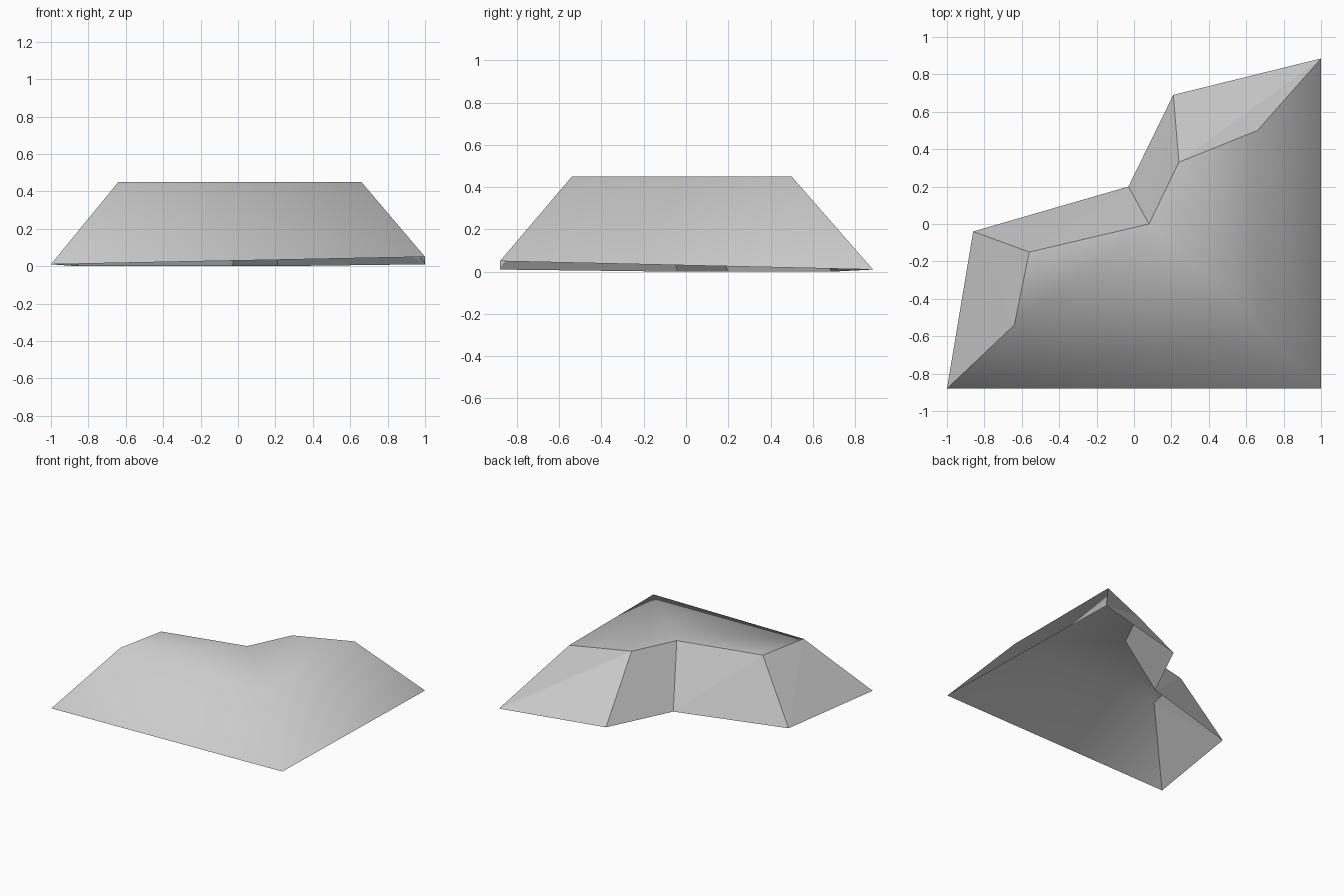
import bpy
import bmesh

cube = bpy.data.objects.get("Cube")
if cube:
    bpy.data.objects.remove(cube, do_unlink=True)

TOP = 0.45

# Single stone colour
stone = bpy.data.materials.new("stone_grey")
stone.use_nodes = True
colour = (0.6, 0.6, 0.6, 1)
stone.diffuse_color = colour
stone.node_tree.nodes["Principled BSDF"].inputs["Base Color"].default_value = colour

bm = bmesh.new()


def vert(x, y, z):
    return bm.verts.new((x, y, z))


# Foot outline along the broken back, from the left end to the right end
foot = [vert(*p) for p in ((-1, -0.88, 0.01), (-0.86, -0.04, 0), (-0.03, 0.2, 0),
                           (0.21, 0.69, 0), (1, 0.885, 0.01))]
# Matching rim of the flat top
rim = [vert(x, y, TOP) for x, y in ((-0.64, -0.54), (-0.56, -0.15), (0.08, 0),
                                    (0.24, 0.33), (0.66, 0.5))]
# Outer corner, slightly lifted off the ground
foot_corner = vert(1, -0.88, 0.05)
rim_corner = vert(0.66, -0.54, TOP)

# Smooth skin: two outer slopes and the bent top
skin = [bm.faces.new(f) for f in (
    (foot[0], foot_corner, rim_corner, rim[0]),
    (foot_corner, foot[-1], rim[-1], rim_corner),
    (rim[0], rim_corner, rim[2], rim[1]),
    (rim_corner, rim[-1], rim[3], rim[2]))]
for face in skin:
    face.smooth = True

# Flat, faceted back walls, open underneath
for i in range(len(foot) - 1):
    bm.faces.new((foot[i], rim[i], foot[i + 1]))
    bm.faces.new((rim[i], rim[i + 1], foot[i + 1]))

# Keep a crisp edge wherever the skin meets a wall
for edge in bm.edges:
    edge.smooth = all(f.smooth for f in edge.link_faces)

mesh = bpy.data.meshes.new("mound")
bm.to_mesh(mesh)
bm.free()
mesh.materials.append(stone)
mound = bpy.data.objects.new("mound", mesh)
bpy.context.collection.objects.link(mound)
